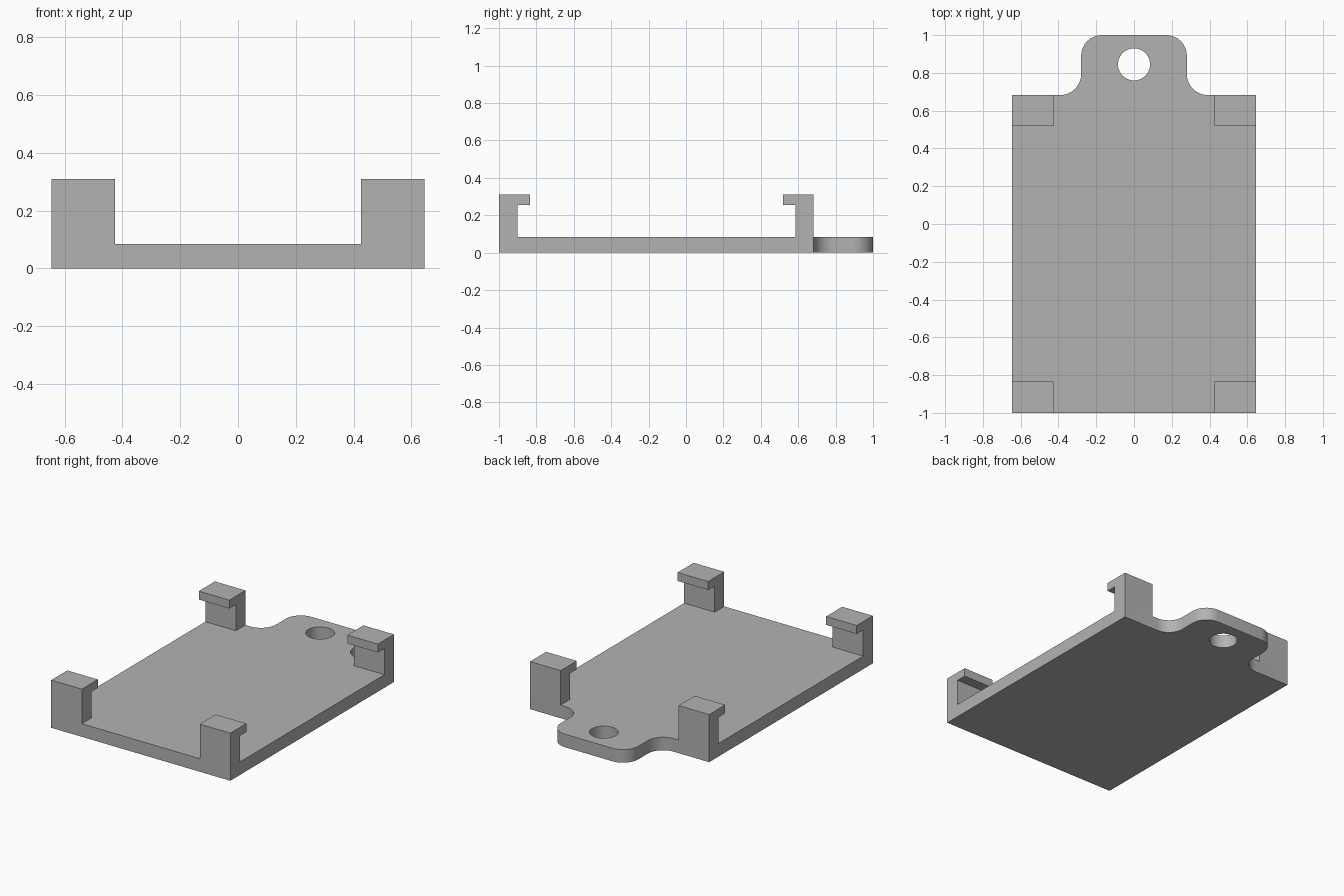
import bpy, bmesh
from math import sin, cos, pi

if "Cube" in bpy.data.objects:
    bpy.data.objects.remove(bpy.data.objects["Cube"])

W, BACK, T, H = 0.645, 0.683, 0.085, 0.31   # half width, plate back, plate thickness, clip height
TAB, R = 0.28, 0.11                         # tab half width, corner radius

grey = bpy.data.materials.new("grey plastic")
grey.diffuse_color = (0.45, 0.45, 0.45, 1)
grey.use_nodes = True
grey.node_tree.nodes["Principled BSDF"].inputs["Base Color"].default_value = grey.diffuse_color


def prism(name, pts, depth):
    """Extrude a closed outline of 3D points along the vector depth."""
    bm = bmesh.new()
    face = bm.faces.new([bm.verts.new(p) for p in pts])
    top = bmesh.ops.extrude_face_region(bm, geom=[face])["geom"]
    bmesh.ops.translate(bm, vec=depth, verts=[g for g in top if isinstance(g, bmesh.types.BMVert)])
    bmesh.ops.recalc_face_normals(bm, faces=bm.faces)
    mesh = bpy.data.meshes.new(name)
    bm.to_mesh(mesh)
    bm.free()
    mesh.materials.append(grey)
    obj = bpy.data.objects.new(name, mesh)
    bpy.context.collection.objects.link(obj)
    return obj


def arc(cx, cy, r, a0, a1, n=12):
    return [(cx + r * cos(a0 + (a1 - a0) * i / n), cy + r * sin(a0 + (a1 - a0) * i / n))
            for i in range(n + 1)]


# Base plate with a rounded hanging tab, outlined on the right half and mirrored
half = [(W, -1), (W, BACK)]
half += arc(TAB + R, BACK + R, R, 1.5 * pi, pi)     # inner fillet
half += arc(TAB - R, 1 - R, R, 0, pi / 2)           # outer corner
outline = half + [(-x, y) for x, y in reversed(half)]
plate = prism("base_plate", [(x, y, 0) for x, y in outline], (0, 0, T))

# Hole through the tab
cutter = prism("hole_cutter", [(x, y, -0.1) for x, y in arc(0, 0.845, 0.085, 0, 2 * pi, 48)[:-1]],
               (0, 0, 0.4))
mod = plate.modifiers.new("hole", "BOOLEAN")
mod.operation, mod.solver, mod.object = "DIFFERENCE", "EXACT", cutter
bpy.context.view_layer.objects.active = plate
plate.select_set(True)
cutter.select_set(False)
bpy.ops.object.modifier_apply(modifier=mod.name)
bpy.data.objects.remove(cutter)
bpy.ops.object.shade_smooth_by_angle(angle=0.5)

# Hooked corner clips: distance inward from the plate end, and height
hook = [(0, T), (0.098, T), (0.098, 0.255), (0.165, 0.255), (0.165, H), (0, H)]
for end, y0, inward in (("front", -1, 1), ("back", BACK, -1)):
    for side, x0 in (("left", -W), ("right", 0.425)):
        prism(f"{end}_{side}_clip", [(x0, y0 + inward * d, z) for d, z in hook], (W - 0.425, 0, 0))
